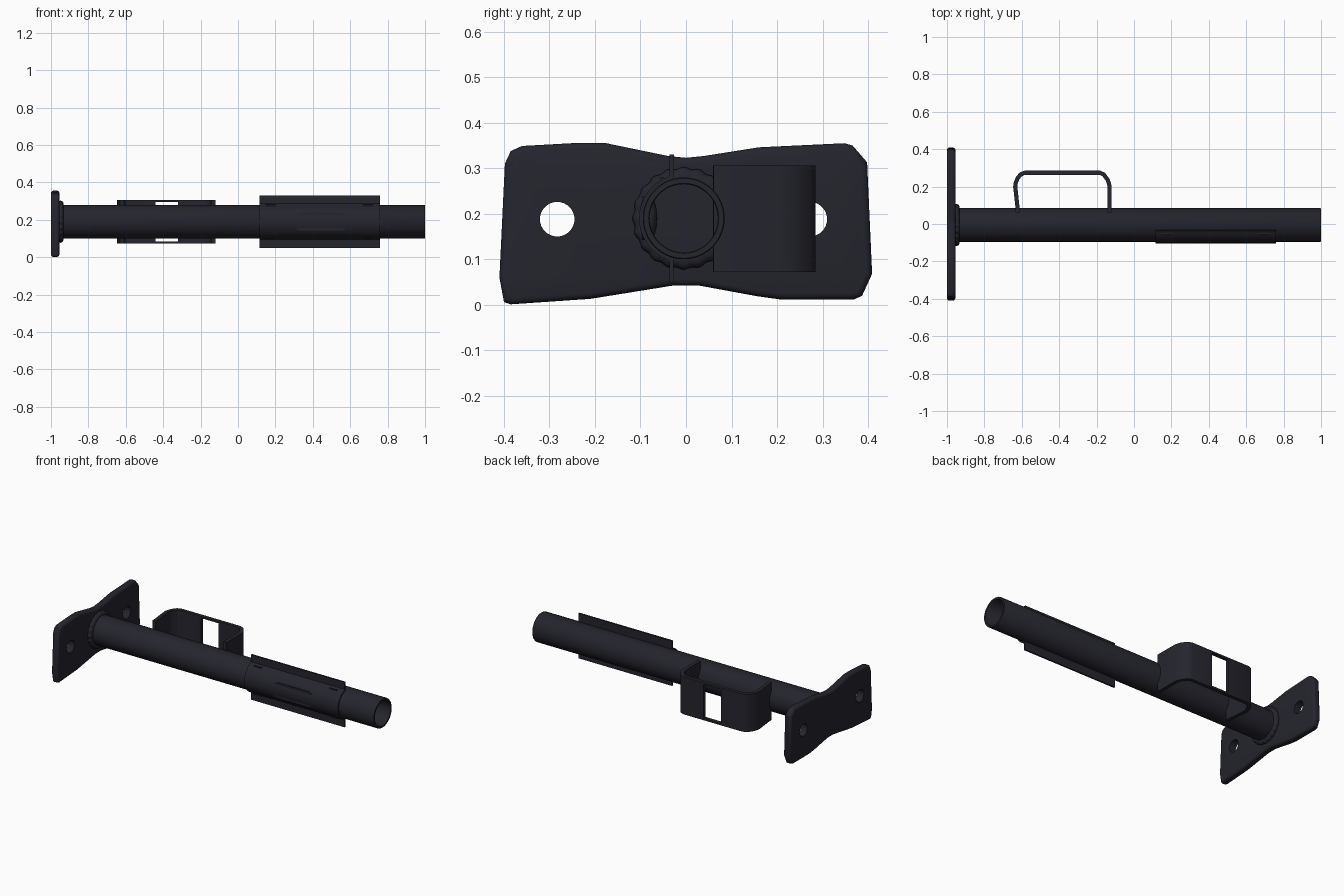
import bpy, bmesh, math

if "Cube" in bpy.data.objects:
    bpy.data.objects.remove(bpy.data.objects["Cube"])

CY, CZ = -0.005, 0.19          # tube axis
dark = bpy.data.materials.new("dark_navy_metal")
dark.diffuse_color = (0.018, 0.018, 0.027, 1)
dark.use_nodes = True
dark.node_tree.nodes["Principled BSDF"].inputs["Base Color"].default_value = dark.diffuse_color


def add(name, bm):
    bmesh.ops.recalc_face_normals(bm, faces=bm.faces)
    me = bpy.data.meshes.new(name)
    bm.to_mesh(me)
    bm.free()
    ob = bpy.data.objects.new(name, me)
    me.materials.append(dark)
    bpy.context.collection.objects.link(ob)
    return ob


def activate(ob):
    bpy.ops.object.select_all(action='DESELECT')
    ob.select_set(True)
    bpy.context.view_layer.objects.active = ob


def modify(ob, kind, **settings):
    m = ob.modifiers.new(kind.lower(), kind)
    for key, value in settings.items():
        setattr(m, key, value)
    activate(ob)
    bpy.ops.object.modifier_apply(modifier=m.name)


def smooth(ob, angle=35):
    activate(ob)
    bpy.ops.object.shade_smooth_by_angle(angle=math.radians(angle))


def cut(ob, cutter):
    modify(ob, 'BOOLEAN', object=cutter, operation='DIFFERENCE', solver='EXACT')
    bpy.data.objects.remove(cutter)


def prism(name, points, shift):
    """Closed outline of 3D points pushed along a vector."""
    bm = bmesh.new()
    face = bm.faces.new([bm.verts.new(p) for p in points])
    ext = bmesh.ops.extrude_face_region(bm, geom=[face])
    bmesh.ops.translate(bm, vec=shift, verts=[v for v in ext['geom'] if isinstance(v, bmesh.types.BMVert)])
    return add(name, bm)


def strip(name, points, shift):
    """Open path of 3D points swept along a vector."""
    bm = bmesh.new()
    a = [bm.verts.new(p) for p in points]
    b = [bm.verts.new([p[i] + shift[i] for i in range(3)]) for p in points]
    for i in range(len(a) - 1):
        bm.faces.new((a[i], a[i + 1], b[i + 1], b[i]))
    return add(name, bm)


def box(name, lo, hi):
    return prism(name, [(lo[0], lo[1], lo[2]), (hi[0], lo[1], lo[2]), (hi[0], hi[1], lo[2]), (lo[0], hi[1], lo[2])],
                 (0, 0, hi[2] - lo[2]))


def lathe(name, profile, n=64, ripple=lambda t: 0):
    """Closed (x, radius) profile turned about the tube axis."""
    bm = bmesh.new()
    rings = []
    for k in range(n):
        t = 2 * math.pi * k / n
        rings.append([bm.verts.new((x, CY + (r + ripple(t)) * math.cos(t), CZ + (r + ripple(t)) * math.sin(t)))
                      for x, r in profile])
    m = len(profile)
    for k in range(n):
        p, q = rings[k], rings[(k + 1) % n]
        for j in range(m):
            bm.faces.new((p[j], p[(j + 1) % m], q[(j + 1) % m], q[j]))
    return add(name, bm)


# Base plate with waisted outline, rounded rim and two bolt holes
outline = [(-.4, .006), (-.41, .06), (-.398, .31), (-.385, .338), (-.36, .349), (-.233, .356), (-.18, .356),
           (-.04, .327), (0, .323), (.04, .327), (.16, .346), (.348, .355), (.366, .35), (.398, .313),
           (.409, .068), (.387, .02), (.37, .012), (.205, .012), (.155, .019), (.03, .042), (-.03, .042),
           (-.21, .013), (-.385, .001)]
plate = prism("base_plate", [(-1, y, z) for y, z in outline], (.045, 0, 0))
modify(plate, 'BEVEL', width=.014, segments=3, limit_method='ANGLE', angle_limit=math.radians(75))
for y in (-.283, .272):
    ring = [(-1.1, y + .038 * math.cos(k * math.pi / 16), .188 + .038 * math.sin(k * math.pi / 16)) for k in range(32)]
    cut(plate, prism("bolt_hole_cutter", ring, (.3, 0, 0)))
smooth(plate)

# Hollow tube
tube = lathe("tube", [(-.957, .09), (.997, .09), (1, .088), (1, .077), (.997, .075), (-.957, .075)])
smooth(tube)

# Rippled weld bead where the tube meets the plate
bead = lathe("weld_bead", [(-.957, .085), (-.957, .108), (-.948, .111), (-.939, .107), (-.933, .098), (-.933, .085)],
             n=160, ripple=lambda t: .002 * math.cos(20 * t))
smooth(bead, 50)

# Bent strap bracket behind the tube with a window in its back
path = [(-.632, .06), (-.634, .09), (-.646, .2), (-.643, .222), (-.632, .25), (-.612, .275), (-.585, .285),
        (-.18, .285), (-.155, .274), (-.13, .24), (-.121, .21), (-.12, .06)]
bracket = strip("strap_bracket", [(x, y, .072) for x, y in path], (0, 0, .234))
# thicken toward the inside of the bend
modify(bracket, 'SOLIDIFY', thickness=.022, offset=-1, use_even_offset=True)
if max(v.co.y for v in bracket.data.vertices) > .29:
    for v in bracket.data.vertices:
        v.co.y -= .022
cut(bracket, box("window_cutter", (-.44, .2, .084), (-.32, .35, .295)))
smooth(bracket, 30)

# Half sleeve hugging the front of the tube, with upright flanges
r0, steps = .093, 24
a0 = math.acos(-.024 / r0)
outer, inner = [], []
for k in range(steps + 1):
    a = a0 + (2 * math.pi - 2 * a0) * k / steps
    for r, side in ((r0 + .005, outer), (r0 - .004, inner)):
        side.append((.115, CY + r * math.cos(a), CZ + r * math.sin(a)))
profile = ([(.115, -.036, .33), (.115, -.036, .286)] + outer[1:-1] + [(.115, -.036, .094), (.115, -.036, .05)]
           + [(.115, -.026, .05)] + inner[::-1] + [(.115, -.026, .33)])
sleeve = prism("front_sleeve", profile, (.645, 0, 0))
smooth(sleeve, 30)

# Rounded pad in the middle of the sleeve
pad_outline = []
for sx, sz, start in ((1, 1, 0), (-1, 1, 90), (-1, -1, 180), (1, -1, 270)):
    for k in range(7):
        a = math.radians(start + 15 * k)
        pad_outline.append((.445 + sx * .105 + .03 * math.cos(a), -.08, .19 + sz * .018 + .03 * math.sin(a)))
pad = prism("sleeve_pad", pad_outline, (0, -.017, 0))
smooth(pad)

# Lens-shaped bumps either side of the pad
for name, x in (("left_bump", .22), ("right_bump", .665)):
    bm = bmesh.new()
    bmesh.ops.create_uvsphere(bm, u_segments=24, v_segments=12, radius=1)
    for v in bm.verts:
        v.co = (x + v.co.x * .024, -.083 + v.co.y * .02, .19 + v.co.z * .05)
    smooth(add(name, bm))

# Small locating ribs near the sleeve ends
for end, x in (("left", .15), ("right", .67)):
    for level, z in (("upper", .276), ("lower", .104)):
        box(end + "_" + level + "_rib", (x, -.056, z - .005), (x + .05, -.048, z + .005))
